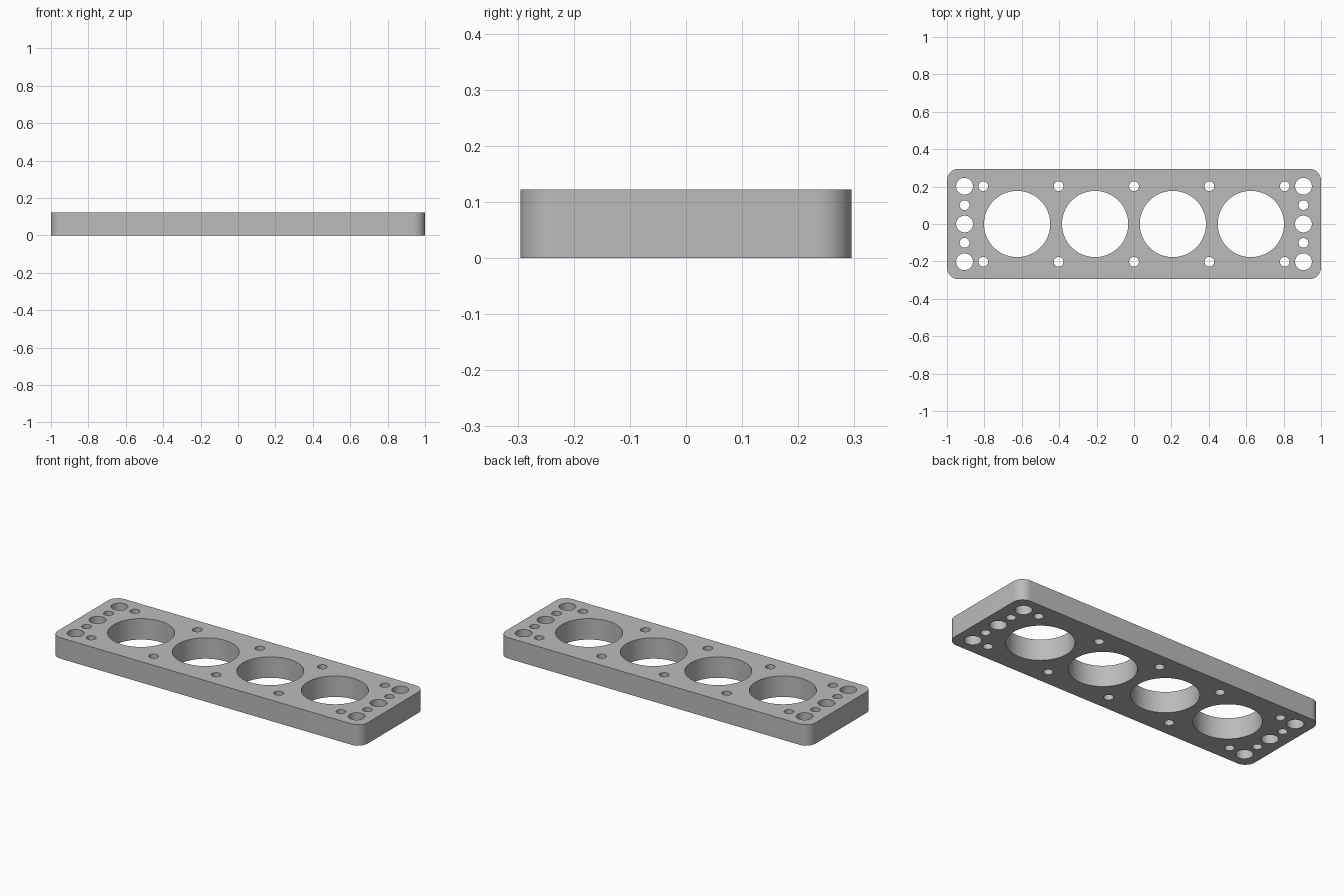
import bpy, bmesh, math
from mathutils import Matrix

if "Cube" in bpy.data.objects:
    bpy.data.objects.remove(bpy.data.objects["Cube"])

LENGTH, WIDTH, HEIGHT, CORNER = 2.0, 0.59, 0.122, 0.062

metal = bpy.data.materials.new("grey metal")
metal.use_nodes = True
metal.diffuse_color = (0.5, 0.5, 0.5, 1)
metal.node_tree.nodes["Principled BSDF"].inputs["Base Color"].default_value = (0.5, 0.5, 0.5, 1)


def make_object(name, bm):
    mesh = bpy.data.meshes.new(name)
    bm.to_mesh(mesh)
    bm.free()
    obj = bpy.data.objects.new(name, mesh)
    mesh.materials.append(metal)
    bpy.context.collection.objects.link(obj)
    return obj


# Plate with rounded vertical corners
bm = bmesh.new()
bmesh.ops.create_cube(bm, size=1, matrix=Matrix.Translation((0, 0, HEIGHT / 2))
                      @ Matrix.Diagonal((LENGTH, WIDTH, HEIGHT, 1)))
uprights = [e for e in bm.edges if abs(e.verts[0].co.z - e.verts[1].co.z) > 0.01]
bmesh.ops.bevel(bm, geom=uprights, offset=CORNER, segments=12, profile=0.5, affect='EDGES')
plate = make_object("drilled_plate", bm)

# Hole layout: (x, y, radius, sides)
holes = [(x, 0, 0.177, 96) for x in (-0.625, -0.208, 0.208, 0.625)]
holes += [(i * 0.403, y, 0.026, 32) for i in range(-2, 3) for y in (-0.202, 0.202)]
for x in (-0.906, 0.906):
    holes += [(x, y, 0.045, 48) for y in (-0.202, 0, 0.202)]
    holes += [(x, y, 0.026, 32) for y in (-0.101, 0.101)]

# All holes cut with one cutter
bm = bmesh.new()
for x, y, radius, sides in holes:
    bmesh.ops.create_cone(bm, cap_ends=True, segments=sides, radius1=radius, radius2=radius,
                          depth=HEIGHT * 2, matrix=Matrix.Translation((x, y, HEIGHT / 2)))
cutter = make_object("hole_cutter", bm)
cutter.hide_render = True

cut = plate.modifiers.new("holes", 'BOOLEAN')
cut.operation = 'DIFFERENCE'
cut.solver = 'EXACT'
cut.object = cutter
bpy.ops.object.select_all(action='DESELECT')
plate.select_set(True)
bpy.context.view_layer.objects.active = plate
bpy.ops.object.modifier_apply(modifier=cut.name)
bpy.data.objects.remove(cutter)

# Smooth walls, sharp rims
bpy.ops.object.shade_smooth_by_angle(angle=math.radians(30))
